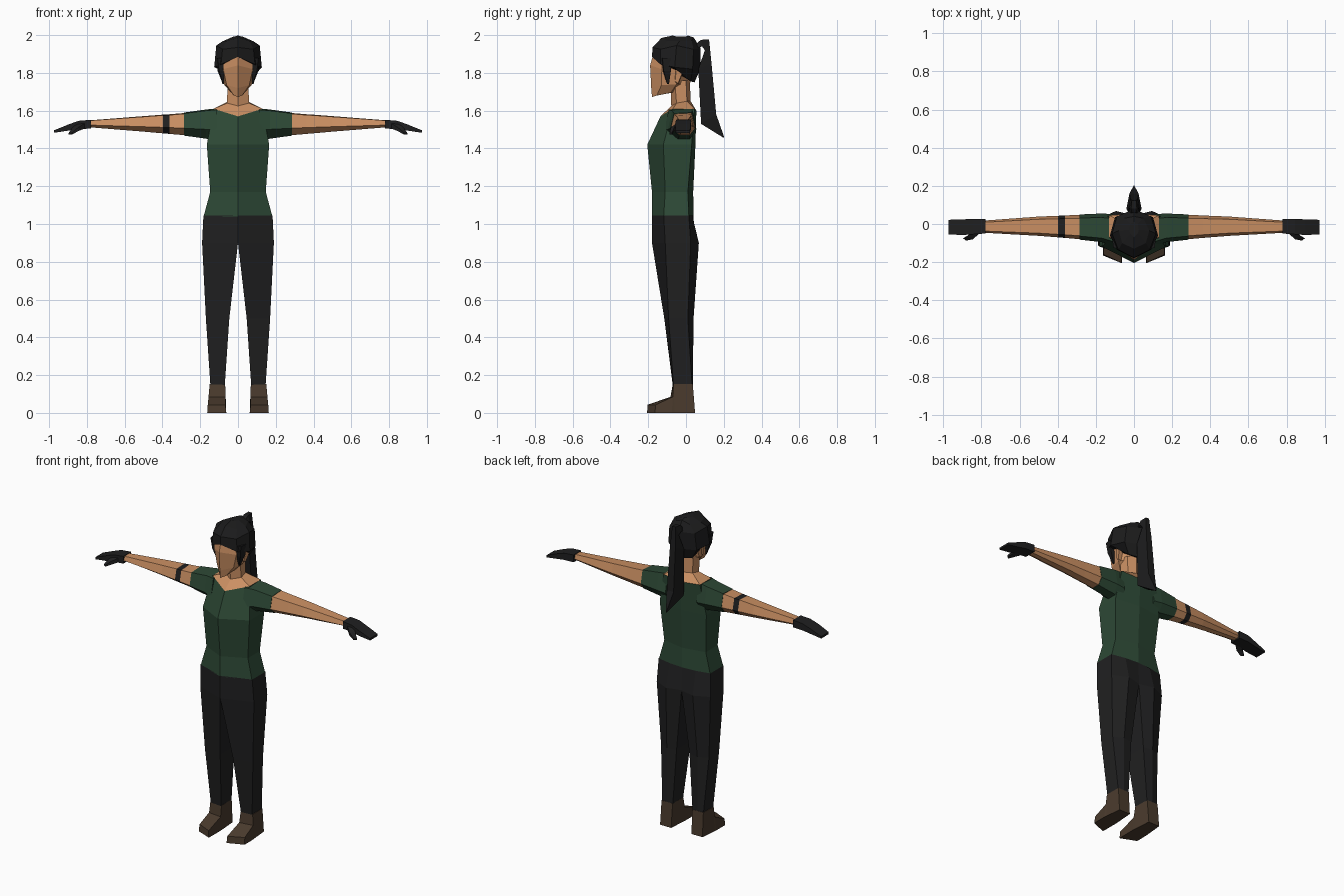
import bpy, bmesh


def material(name, rgb):
    m = bpy.data.materials.new(name)
    m.diffuse_color = (*rgb, 1)
    return m


SKIN = material("skin", (0.60, 0.28, 0.125))
GREEN = material("green_cloth", (0.026, 0.066, 0.036))
PANTS = material("dark_cloth", (0.0145, 0.0145, 0.015))
HAIR = material("black_hair", (0.0115, 0.0115, 0.012))
GLOVE = material("black_leather", (0.014, 0.014, 0.0145))
BROWN = material("brown_leather", (0.068, 0.043, 0.026))


def loft(name, rings, mats, caps=(True, True), rule=None, flip=1):
    """Skin closed rings of equal point count; rule(segment) gives the material slot."""
    bm = bmesh.new()
    vs = [[bm.verts.new((x * flip, y, z)) for x, y, z in r] for r in rings]
    n = len(vs[0])
    for s in range(len(vs) - 1):
        for i in range(n):
            j = (i + 1) % n
            f = bm.faces.new((vs[s][i], vs[s][j], vs[s + 1][j], vs[s + 1][i]))
            f.material_index = rule(s) if rule else 0
    if caps[0]:
        bm.faces.new(vs[0])
    if caps[1]:
        bm.faces.new(vs[-1]).material_index = rule(len(vs) - 2) if rule else 0
    bmesh.ops.remove_doubles(bm, verts=bm.verts, dist=0.0005)
    bmesh.ops.recalc_face_normals(bm, faces=bm.faces)
    me = bpy.data.meshes.new(name)
    bm.to_mesh(me)
    bm.free()
    for m in mats:
        me.materials.append(m)
    ob = bpy.data.objects.new(name, me)
    bpy.context.collection.objects.link(ob)
    return ob


def full(half):
    """Mirror a half ring that starts and ends on the centre line."""
    return half + [(-x, y, z) for x, y, z in reversed(half[1:-1])]


def body_ring(z, hw, front, side_f, side_b, back):
    return full([(0, front, z), (hw, side_f, z), (hw, side_b, z), (0, back, z)])


# Shirt, with a V neckline on the last ring
neckline = full([(0, -0.135, 1.57), (0.13, -0.07, 1.61), (0.13, 0.045, 1.61), (0, 0.055, 1.6)])
loft("shirt", [
    body_ring(1.04, 0.182, -0.18, -0.118, 0.015, 0.04),
    body_ring(1.17, 0.147, -0.18, -0.11, 0.01, 0.038),
    body_ring(1.42, 0.165, -0.205, -0.12, 0.03, 0.05),
    neckline], [GREEN], (True, False))

# Neck and collar skin
loft("neck", [
    neckline,
    full([(0, -0.078, 1.625), (0.058, -0.05, 1.64), (0.05, 0.005, 1.65), (0, 0.025, 1.65)]),
    full([(0, -0.08, 1.76), (0.055, -0.06, 1.76), (0.05, 0.0, 1.76), (0, 0.02, 1.76)]),
], [SKIN], (False, True))

# Head
loft("head", [
    full([(0, -0.18, 1.672), (0.022, -0.155, 1.68), (0.035, -0.08, 1.695), (0, -0.05, 1.70)]),
    full([(0, -0.184, 1.72), (0.06, -0.13, 1.735), (0.075, -0.05, 1.74), (0, 0.02, 1.74)]),
    full([(0, -0.19, 1.84), (0.078, -0.128, 1.82), (0.088, -0.04, 1.82), (0, 0.04, 1.82)]),
    full([(0, -0.17, 1.91), (0.072, -0.125, 1.89), (0.08, -0.04, 1.89), (0, 0.04, 1.89)]),
], [SKIN])

# Hair cap
loft("hair", [
    full([(0, -0.07, 1.998), (0.02, -0.05, 1.992), (0.025, -0.03, 1.992),
          (0.02, 0.0, 1.992), (0, 0.01, 1.998)]),
    full([(0, -0.13, 1.985), (0.062, -0.10, 1.968), (0.08, -0.035, 1.968),
          (0.05, 0.03, 1.97), (0, 0.04, 1.988)]),
    full([(0, -0.177, 1.935), (0.082, -0.135, 1.925), (0.115, -0.05, 1.945),
          (0.09, 0.04, 1.925), (0, 0.078, 1.93)]),
    full([(0, -0.18, 1.885), (0.09, -0.135, 1.845), (0.126, -0.06, 1.83),
          (0.1, 0.035, 1.82), (0, 0.075, 1.82)]),
    full([(0, -0.16, 1.885), (0.075, -0.115, 1.845), (0.09, -0.05, 1.815),
          (0.062, 0.025, 1.755), (0, 0.045, 1.75)]),
], [HAIR])

# Ponytail, swept back to a point
loft("ponytail", [
    [(-w, a, za), (w, a, za), (w * 0.6, b, zb), (-w * 0.6, b, zb)]
    for w, a, za, b, zb in ((0.022, 0.055, 1.93, 0.06, 1.96), (0.025, 0.085, 1.94, 0.08, 1.975),
                            (0.02, 0.10, 1.92, 0.122, 1.978), (0.032, 0.065, 1.82, 0.135, 1.85),
                            (0.04, 0.08, 1.53, 0.16, 1.58), (0.002, 0.198, 1.457, 0.202, 1.46))
], [HAIR])


def arm_ring(x, yf, yb, zb, zt):
    """Section with a narrower top and a keel below."""
    h, mid = zt - zb, (yf + yb) / 2
    d = (yb - yf) * 0.14
    return [(x, yf + d, zt - h * 0.04), (x, yf, zb + h * 0.32), (x, mid - d, zb),
            (x, mid + 2 * d, zb), (x, yb, zb + h * 0.32), (x, yb - d, zt)]


for side, s in (("left", 1), ("right", -1)):
    # Sleeve
    loft(side + "_sleeve", [
        arm_ring(0.11, -0.115, 0.052, 1.44, 1.612),
        arm_ring(0.17, -0.095, 0.055, 1.452, 1.606),
        arm_ring(0.286, -0.082, 0.05, 1.468, 1.59)], [GREEN], flip=s)

    # Bare arm; only the right one wears a band, on its second segment
    loft(side + "_arm", [
        arm_ring(0.28, -0.08, 0.048, 1.47, 1.588),
        arm_ring(0.362, -0.073, 0.045, 1.477, 1.581),
        arm_ring(0.398, -0.07, 0.043, 1.48, 1.579),
        arm_ring(0.50, -0.062, 0.039, 1.489, 1.571),
        arm_ring(0.785, -0.046, 0.018, 1.512, 1.549)],
        [SKIN, GLOVE], rule=lambda i: int(s < 0 and i == 1), flip=s)

    # Gloved hand: palm bending down to flat fingers
    loft(side + "_hand", [
        [(x, yf, zb), (x, yb, zb), (x, yb, zt), (x, yf, zt)]
        for x, yf, yb, zb, zt in ((0.778, -0.05, 0.027, 1.505, 1.552),
                                  (0.845, -0.054, 0.027, 1.503, 1.546),
                                  (0.90, -0.058, 0.024, 1.494, 1.526),
                                  (0.974, -0.054, 0.022, 1.483, 1.496))], [GLOVE], flip=s)
    loft(side + "_thumb", [
        [(0.80, -0.04, 1.51), (0.845, -0.04, 1.51), (0.845, -0.04, 1.54), (0.80, -0.04, 1.54)],
        [(0.845, -0.08, 1.492), (0.875, -0.062, 1.492), (0.875, -0.062, 1.512), (0.845, -0.08, 1.512)],
        [(0.88, -0.087, 1.473), (0.897, -0.075, 1.473), (0.897, -0.075, 1.481), (0.88, -0.087, 1.481)],
    ], [GLOVE], flip=s)

    # Lock of hair in front of the ear
    loft(side + "_hair_lock", [
        [(0.072, -0.132, 1.88), (0.108, -0.125, 1.88), (0.114, -0.08, 1.88), (0.08, -0.08, 1.88)],
        [(0.074, -0.122, 1.81), (0.10, -0.118, 1.81), (0.108, -0.08, 1.81), (0.08, -0.08, 1.81)],
        [(0.074, -0.10, 1.74), (0.078, -0.10, 1.74), (0.08, -0.09, 1.74), (0.074, -0.09, 1.74)],
    ], [HAIR], flip=s)

    # Ear
    loft(side + "_ear", [
        [(0.065, -0.06, 1.75), (0.065, -0.04, 1.74), (0.065, -0.015, 1.82), (0.065, -0.06, 1.83)],
        [(0.082, -0.058, 1.755), (0.084, -0.042, 1.745), (0.1, -0.01, 1.825), (0.094, -0.05, 1.83)],
    ], [SKIN], flip=s)

    # Trouser leg: hip, seat, knee, ankle
    loft(side + "_trouser_leg", [
        [(a, fi, z), (b, fo, z), (b, bo, z), ((a + b) / 2, bm_, z), (a, bi, z)]
        for z, a, b, fi, fo, bo, bm_, bi in (
            (1.045, 0, 0.183, -0.18, -0.118, 0.015, 0.033, 0.04),
            (0.90, 0, 0.19, -0.18, -0.11, 0.025, 0.068, 0.045),
            (0.50, 0.046, 0.17, -0.115, -0.092, 0.01, 0.04, 0.03),
            (0.145, 0.07, 0.146, -0.07, -0.066, 0.032, 0.036, 0.034))],
        [PANTS], (False, True), flip=s)

    # Boot: ankle, instep and toe, lofted from heel to toe
    loft(side + "_boot", [
        [(a, yi, 0), (b, yo, 0), (tb, to, z), (ta, ti, z)]
        for a, b, yi, yo, ta, tb, ti, to, z in (
            (0.072, 0.15, 0.048, 0.048, 0.07, 0.148, 0.036, 0.036, 0.152),
            (0.063, 0.16, -0.07, -0.06, 0.068, 0.15, -0.07, -0.066, 0.152),
            (0.062, 0.162, -0.09, -0.075, 0.066, 0.156, -0.082, -0.07, 0.085),
            (0.063, 0.163, -0.206, -0.165, 0.066, 0.16, -0.203, -0.16, 0.043))],
        [BROWN], flip=s)
